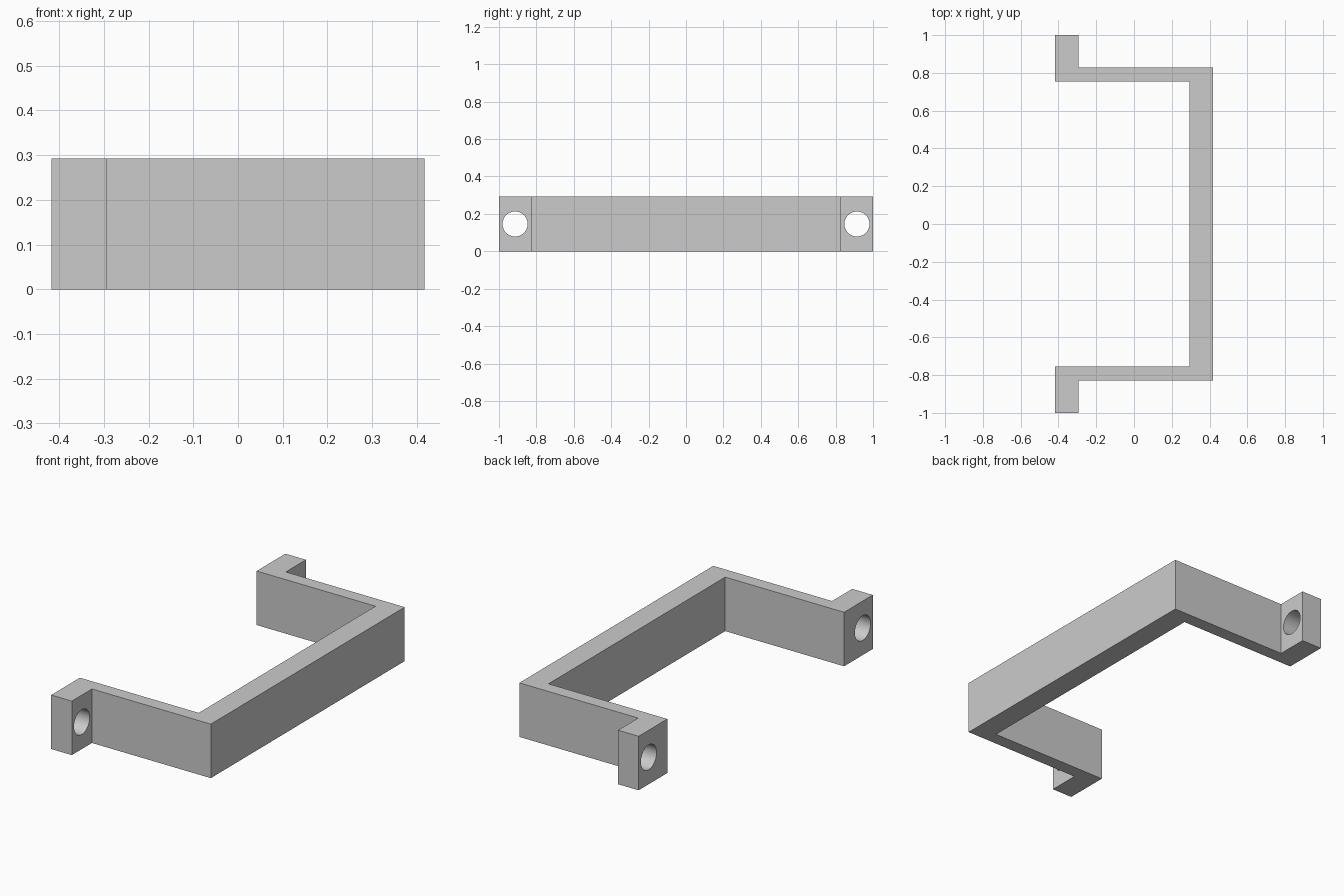
import bpy
import bmesh
import math

cube = bpy.data.objects.get("Cube")
if cube:
    bpy.data.objects.remove(cube, do_unlink=True)

HEIGHT = 0.292
HALF_X = 0.417
BAR_X = 0.294      # inner edge of the grip and of the feet
ARM_OUT = 0.828
ARM_IN = 0.755
HOLE_RADIUS = 0.067

grey = bpy.data.materials.new("plain_grey")
grey.use_nodes = True
colour = (0.6, 0.6, 0.6, 1)
grey.diffuse_color = colour
grey.node_tree.nodes["Principled BSDF"].inputs["Base Color"].default_value = colour

# Bracket outline: half profile from grip to foot, mirrored across y
outer = [(HALF_X, ARM_OUT), (-BAR_X, ARM_OUT), (-BAR_X, 1), (-HALF_X, 1)]
inner = [(-HALF_X, ARM_IN), (BAR_X, ARM_IN)]
half = outer + inner
outline = half + [(x, -y) for x, y in reversed(half)]

bm = bmesh.new()
face = bm.faces.new([bm.verts.new((x, y, 0)) for x, y in outline])
result = bmesh.ops.extrude_face_region(bm, geom=[face])
top = [v for v in result["geom"] if isinstance(v, bmesh.types.BMVert)]
bmesh.ops.translate(bm, verts=top, vec=(0, 0, HEIGHT))
bmesh.ops.recalc_face_normals(bm, faces=bm.faces)
mesh = bpy.data.meshes.new("handle_bracket")
bm.to_mesh(mesh)
bm.free()
mesh.materials.append(grey)
bracket = bpy.data.objects.new("handle_bracket", mesh)
bpy.context.collection.objects.link(bracket)


def drill(name, y):
    """Cut a round screw hole through a foot along x."""
    bpy.ops.mesh.primitive_cylinder_add(
        vertices=48, radius=HOLE_RADIUS, depth=0.3,
        location=(-(HALF_X + BAR_X) / 2, y, HEIGHT / 2),
        rotation=(0, math.pi / 2, 0))
    cutter = bpy.context.object
    cutter.name = name
    cutter.hide_render = True
    cutter.data.materials.append(grey)
    bpy.context.view_layer.objects.active = bracket
    mod = bracket.modifiers.new(name, "BOOLEAN")
    mod.operation = "DIFFERENCE"
    mod.solver = "EXACT"
    mod.object = cutter
    bpy.ops.object.modifier_apply(modifier=mod.name)
    bpy.data.objects.remove(cutter, do_unlink=True)


# Screw holes in both feet
for side, sign in (("front", -1), ("back", 1)):
    drill(side + "_screw_hole", sign * (1 + ARM_OUT) / 2)

# Smooth hole walls, sharp edges elsewhere
bpy.ops.object.select_all(action="DESELECT")
bracket.select_set(True)
bpy.context.view_layer.objects.active = bracket
bpy.ops.object.shade_smooth_by_angle(angle=math.radians(30))
